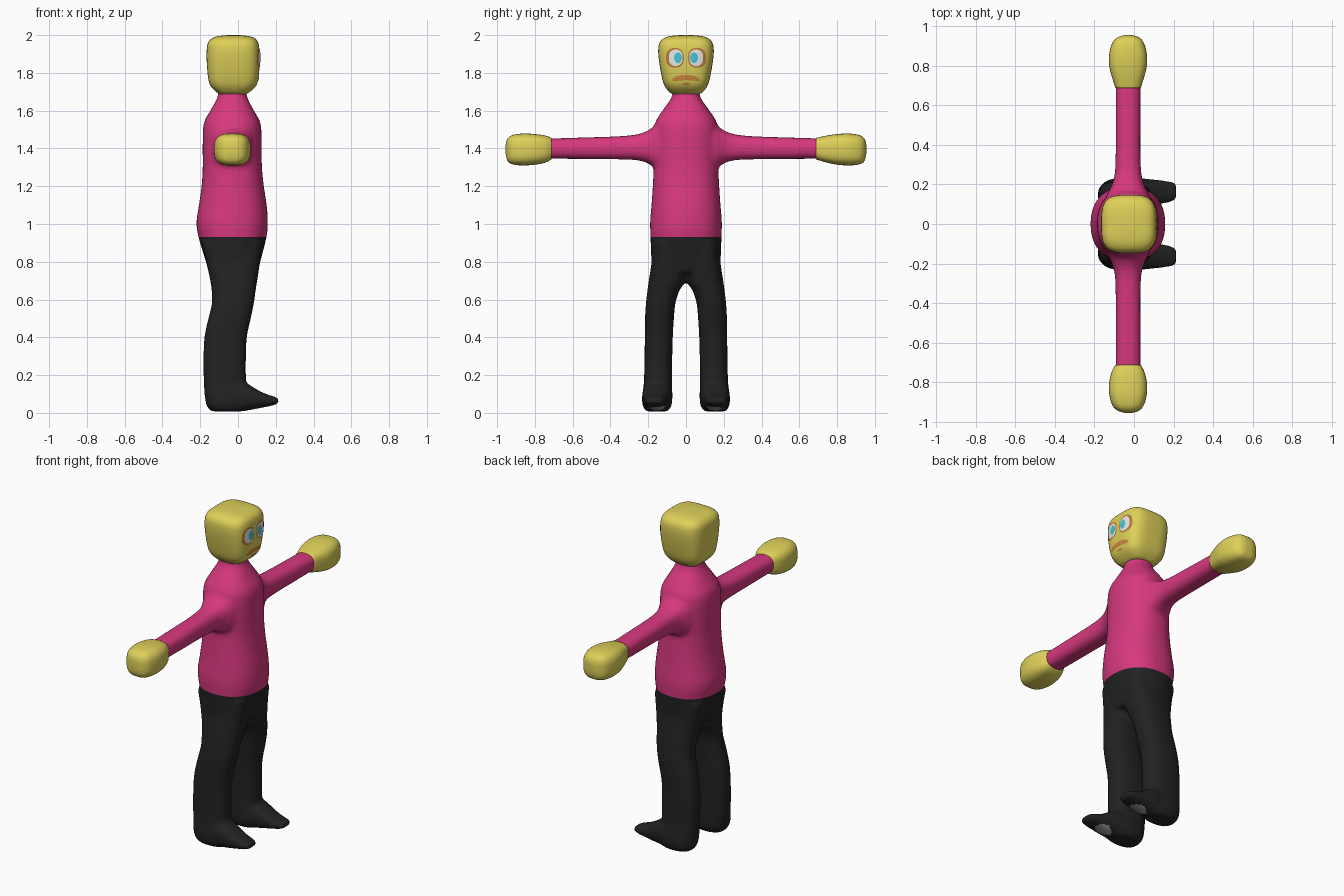
import bpy, bmesh, math
from mathutils import Vector
from mathutils.bvhtree import BVHTree

if "Cube" in bpy.data.objects:
    bpy.data.objects.remove(bpy.data.objects["Cube"])


def material(name, r, g, b):
    m = bpy.data.materials.new(name)
    m.diffuse_color = (r, g, b, 1)
    m.use_nodes = True
    m.node_tree.nodes["Principled BSDF"].inputs["Base Color"].default_value = m.diffuse_color
    return m


PINK = material("pink_sweater", 0.68, 0.04, 0.21)
BLACK = material("black_trousers", 0.016, 0.016, 0.017)
YELLOW = material("yellow_skin", 0.73, 0.63, 0.10)
GREY = material("grey_sole", 0.32, 0.32, 0.32)
BROWN = material("brown_eyelid", 0.50, 0.20, 0.04)
WHITE = material("eye_white", 0.80, 0.80, 0.78)
CYAN = material("cyan_iris", 0.06, 0.55, 0.66)
ORANGE = material("orange_lips", 0.62, 0.25, 0.05)


def loft(bm, axis, rings, side=1, power=2.5, seg=40, sub=5):
    """Smooth loft along an axis; each ring is (position, a_min, a_max, b_min, b_max)."""
    pts = [Vector(r) for r in rings]
    path = []
    for i in range(len(pts) - 1):
        p0, p1, p2, p3 = pts[max(i - 1, 0)], pts[i], pts[i + 1], pts[min(i + 2, len(pts) - 1)]
        for k in range(sub):
            t = k / sub
            path.append(0.5 * (2 * p1 + (p2 - p0) * t + (2 * p0 - 5 * p1 + 4 * p2 - p3) * t ** 2
                               + (3 * p1 - p0 - 3 * p2 + p3) * t ** 3))
    path.append(pts[-1])
    loops = []
    for t, a0, a1, b0, b1 in path:
        loop = []
        for j in range(seg):
            c, s = math.cos(math.tau * j / seg), math.sin(math.tau * j / seg)
            a = (a0 + a1) / 2 + (a1 - a0) / 2 * math.copysign(abs(c) ** (2 / power), c)
            b = (b0 + b1) / 2 + (b1 - b0) / 2 * math.copysign(abs(s) ** (2 / power), s)
            x, y, z = {'x': (t, a, b), 'y': (a, t, b), 'z': (a, b, t)}[axis]
            loop.append(bm.verts.new((x, y * side, z)))
        loops.append(loop)
    faces = [bm.faces.new((l[j], l[(j + 1) % seg], m[(j + 1) % seg], m[j]))
             for l, m in zip(loops, loops[1:]) for j in range(seg)]
    faces += [bm.faces.new(loops[0]), bm.faces.new(loops[-1])]
    bmesh.ops.recalc_face_normals(bm, faces=faces)


def finish(name, bm, *mats):
    me = bpy.data.meshes.new(name)
    for f in bm.faces:
        f.smooth = True
    bm.to_mesh(me)
    for m in mats:
        me.materials.append(m)
    ob = bpy.data.objects.new(name, me)
    bpy.context.collection.objects.link(ob)
    return ob


# Clothed body: torso, arms, legs and feet, fused into one smooth skin
bm = bmesh.new()
loft(bm, 'z', [(1.74, -.10, .04, -.07, .07), (1.67, -.11, .05, -.077, .077),
               (1.60, -.147, .085, -.125, .125), (1.53, -.182, .12, -.165, .165),
               (1.42, -.187, .125, -.175, .175), (1.30, -.187, .127, -.172, .172),
               (1.20, -.193, .137, -.176, .176), (1.10, -.207, .152, -.183, .183),
               (1.01, -.220, .158, -.190, .190), (.93, -.209, .151, -.188, .188),
               (.80, -.170, .118, -.182, .182), (.74, -.155, .105, -.16, .16)], power=2.3)
for side in (1, -1):
    # Arm
    loft(bm, 'y', [(.08, -.15, .09, 1.27, 1.57), (.15, -.135, .075, 1.28, 1.535),
                   (.19, -.115, .055, 1.315, 1.502), (.25, -.098, .038, 1.336, 1.477),
                   (.35, -.093, .033, 1.342, 1.465), (.55, -.093, .033, 1.344, 1.458),
                   (.74, -.093, .033, 1.346, 1.452)], side)
    # Leg
    loft(bm, 'z', [(.90, -.19, .13, .01, .175), (.80, -.168, .117, .002, .182),
                   (.70, -.147, .102, .003, .197), (.65, -.140, .094, .034, .204),
                   (.58, -.138, .084, .056, .212), (.50, -.157, .068, .064, .217),
                   (.40, -.178, .047, .070, .218), (.28, -.183, .042, .073, .220),
                   (.16, -.181, .044, .074, .223), (.08, -.175, .06, .072, .233),
                   (.035, -.165, .06, .078, .228), (.008, -.14, .03, .098, .21)], side)
    # Foot
    loft(bm, 'x', [(-.10, .10, .21, .03, .12), (.0, .08, .23, .010, .17),
                   (.05, .083, .23, .013, .155), (.09, .092, .226, .020, .13),
                   (.13, .10, .222, .028, .108), (.17, .107, .218, .036, .093),
                   (.205, .118, .21, .046, .082), (.216, .135, .195, .055, .074)], side)
raw = finish("body_blank", bm)
rm = raw.modifiers.new("fuse", 'REMESH')
rm.mode, rm.voxel_size = 'VOXEL', 0.011
sm = raw.modifiers.new("soften", 'SMOOTH')
sm.factor, sm.iterations = 0.5, 8
skin = raw.evaluated_get(bpy.context.evaluated_depsgraph_get()).to_mesh()
bm = bmesh.new()
bm.from_mesh(skin)
bpy.data.objects.remove(raw)
WAIST = 0.93
bmesh.ops.bisect_plane(bm, geom=bm.verts[:] + bm.edges[:] + bm.faces[:],
                       plane_co=(0, 0, WAIST), plane_no=(0, 0, 1))
bm.normal_update()
for f in bm.faces:
    c = f.calc_center_median()
    sole = math.hypot((c.x - .095) / .05, (abs(c.y) - .15) / .04) < 1 and c.z < .05 and f.normal.z < -.5
    f.material_index = 0 if c.z > WAIST else 2 if sole else 1
finish("clothed_body", bm, PINK, BLACK, GREY)

# Hands: the cuffs sit at slightly different lengths
for side, cuff, name in ((1, .688, "left_hand"), (-1, .712, "right_hand")):
    bm = bmesh.new()
    loft(bm, 'y', [(cuff, -.094, .034, 1.342, 1.456), (.745, -.112, .052, 1.325, 1.468),
                   (.80, -.125, .065, 1.314, 1.476), (.86, -.125, .065, 1.310, 1.479),
                   (.915, -.110, .050, 1.315, 1.472), (.942, -.085, .028, 1.330, 1.455),
                   (.953, -.055, .0, 1.36, 1.43), (.955, -.035, -.025, 1.39, 1.40)], side, power=3)
    finish(name, bm, YELLOW)

# Head: rounded block
bm = bmesh.new()
loft(bm, 'z', [(1.685, -.085, .03, -.06, .06), (1.697, -.112, .06, -.087, .087),
               (1.74, -.150, .100, -.117, .117), (1.82, -.163, .113, -.136, .136),
               (1.91, -.166, .114, -.147, .147), (1.962, -.158, .106, -.139, .139),
               (1.988, -.128, .080, -.108, .108), (1.998, -.08, .03, -.06, .06),
               (2.0, -.03, -.02, -.005, .005)], power=3.4, seg=64, sub=6)
head_tree = BVHTree.FromBMesh(bm)
finish("head", bm, YELLOW)


def decal(name, mat, y, z, ry, rz, lift, power=2.0, bend=0.0):
    """Thin painted patch wrapped onto the front of the head."""
    bm = bmesh.new()
    seg, steps = 32, 6
    grid = []
    for i in range(1, steps + 1):
        row = []
        for j in range(seg):
            c, s = math.cos(math.tau * j / seg), math.sin(math.tau * j / seg)
            u = i / steps * math.copysign(abs(c) ** (2 / power), c)
            v = i / steps * math.copysign(abs(s) ** (2 / power), s)
            hit = head_tree.ray_cast(Vector((1, y + ry * u, z + rz * v - bend * u * u)), Vector((-1, 0, 0)))
            row.append(bm.verts.new(hit[0] + hit[1] * lift))
        grid.append(row)
    bm.faces.new(grid[0])
    for a, b in zip(grid, grid[1:]):
        for j in range(seg):
            bm.faces.new((a[j], b[j], b[(j + 1) % seg], a[(j + 1) % seg]))
    bm.normal_update()
    if sum(f.normal.x for f in bm.faces) < 0:
        bmesh.ops.reverse_faces(bm, faces=bm.faces[:])
    finish(name, bm, mat)


# Eyes and mouth
for side, name in ((1, "left"), (-1, "right")):
    decal(name + "_eyelid", BROWN, side * .058, 1.88, .047, .052, .0015, 2.5)
    decal(name + "_eye_white", WHITE, side * .054, 1.88, .036, .043, .003, 2.5)
    decal(name + "_iris", CYAN, side * .042, 1.88, .020, .028, .0045)
decal("upper_lip", ORANGE, 0, 1.776, .072, .014, .002, 3, .012)
decal("lower_lip", ORANGE, 0, 1.742, .025, .005, .002)
